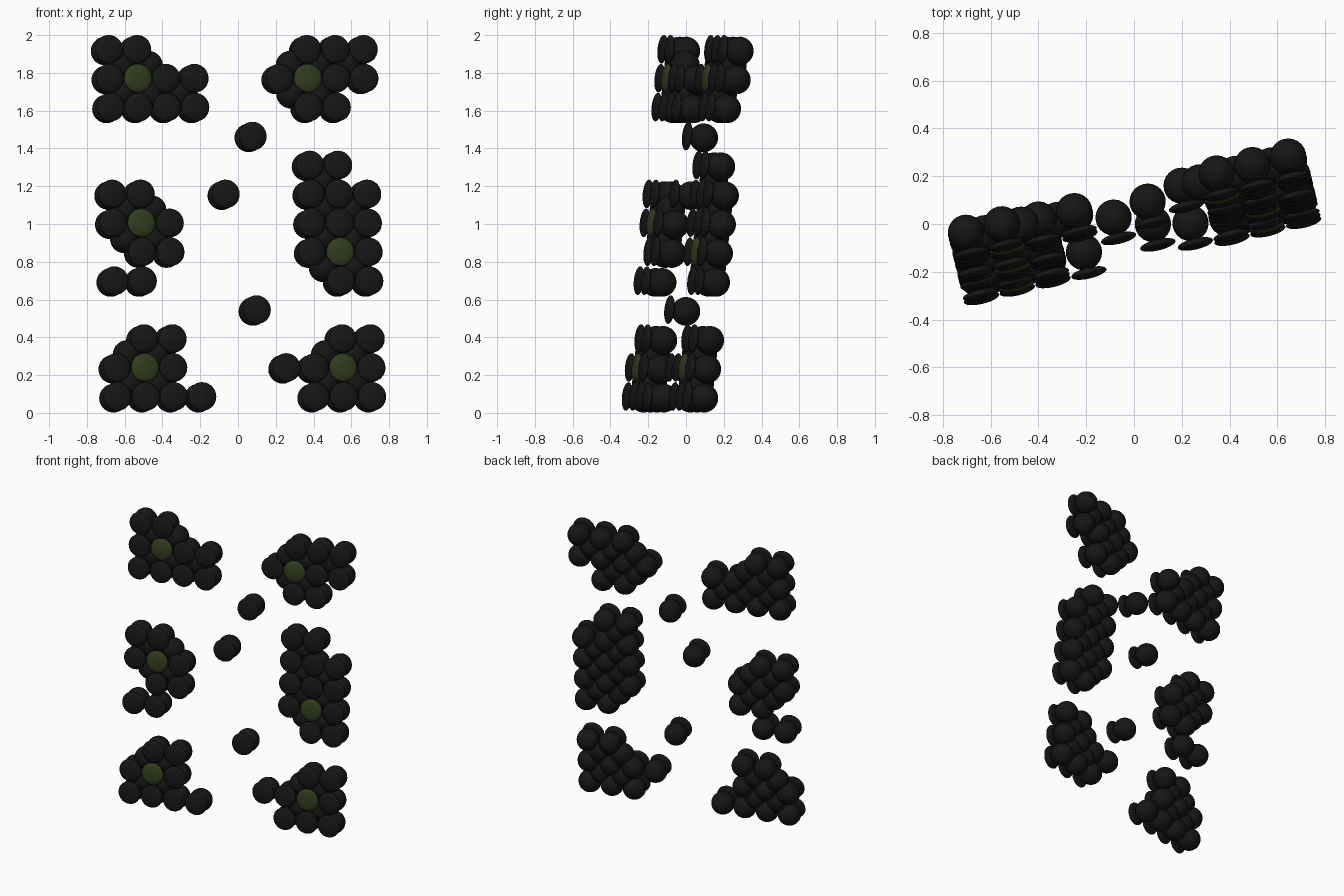
import bpy, bmesh
from math import radians
from mathutils import Matrix, Vector

if "Cube" in bpy.data.objects:
    bpy.data.objects.remove(bpy.data.objects["Cube"])

PITCH, R = 0.154, 0.076
# layout from top row to bottom row: # = plain bead, G = bead with green face
ROWS = ["##.....###",
        "#G##..#G##",
        "####...##.",
        ".....#....",
        ".......##.",
        "##..#..###",
        "#G#....###",
        ".##....#G#",
        "##......##",
        ".....#....",
        ".##.....##",
        "#G#...#" + "#G#",
        "####...###"]

# the whole panel is turned and leans backward
LEAN = (Matrix.Translation((0, 0, 1)) @ Matrix.Rotation(radians(13.3), 4, 'Z')
        @ Matrix.Rotation(radians(-6), 4, 'X'))


def material(name, col):
    m = bpy.data.materials.new(name)
    m.diffuse_color = (*col, 1)
    m.use_nodes = True
    m.node_tree.nodes["Principled BSDF"].inputs["Base Color"].default_value = m.diffuse_color
    return m


black = material("black", (0.008, 0.008, 0.008))
green = material("dark_green", (0.03, 0.045, 0.012))


def cell(c, r):
    if 0 <= r < len(ROWS) and 0 <= c < 10:
        return ROWS[r][c]
    return "."


def place(c, r, depth):
    return Vector(((c - 4.5) * PITCH, depth, (6 - r) * PITCH))


def build(name, points, scale, mat):
    # one smooth object made of ellipsoids at the given points
    bm = bmesh.new()
    for p in points:
        m = LEAN @ Matrix.Translation(p) @ Matrix.Diagonal((*scale, 1))
        bmesh.ops.create_uvsphere(bm, u_segments=24, v_segments=14, radius=R, matrix=m)
    for f in bm.faces:
        f.smooth = True
    me = bpy.data.meshes.new(name)
    bm.to_mesh(me)
    bm.free()
    me.materials.append(mat)
    ob = bpy.data.objects.new(name, me)
    bpy.context.collection.objects.link(ob)


cells = [(c, r) for r in range(len(ROWS)) for c in range(10) if cell(c, r) != "."]
BALL, DISC = (1, 1, 1), (1, 0.29, 1)

# back beads and their flattened front faces
build("back_beads", [place(c, r, 0.03) for c, r in cells], BALL, black)
build("front_discs", [place(c, r, -0.06) for c, r in cells if cell(c, r) == "#"], DISC, black)
build("green_discs", [place(c, r, -0.06) for c, r in cells if cell(c, r) == "G"], DISC, green)

# filler beads nested between groups of four cells
fill = []
for r in range(len(ROWS) - 1):
    for c in range(9):
        q = [cell(c + i, r + j) for i in (0, 1) for j in (0, 1)]
        n = 4 - q.count(".")
        if n == 4 or (n == 3 and "G" in q):
            fill.append(place(c + 0.5, r + 0.5, 0.018))
build("filler_beads", fill, BALL, black)
